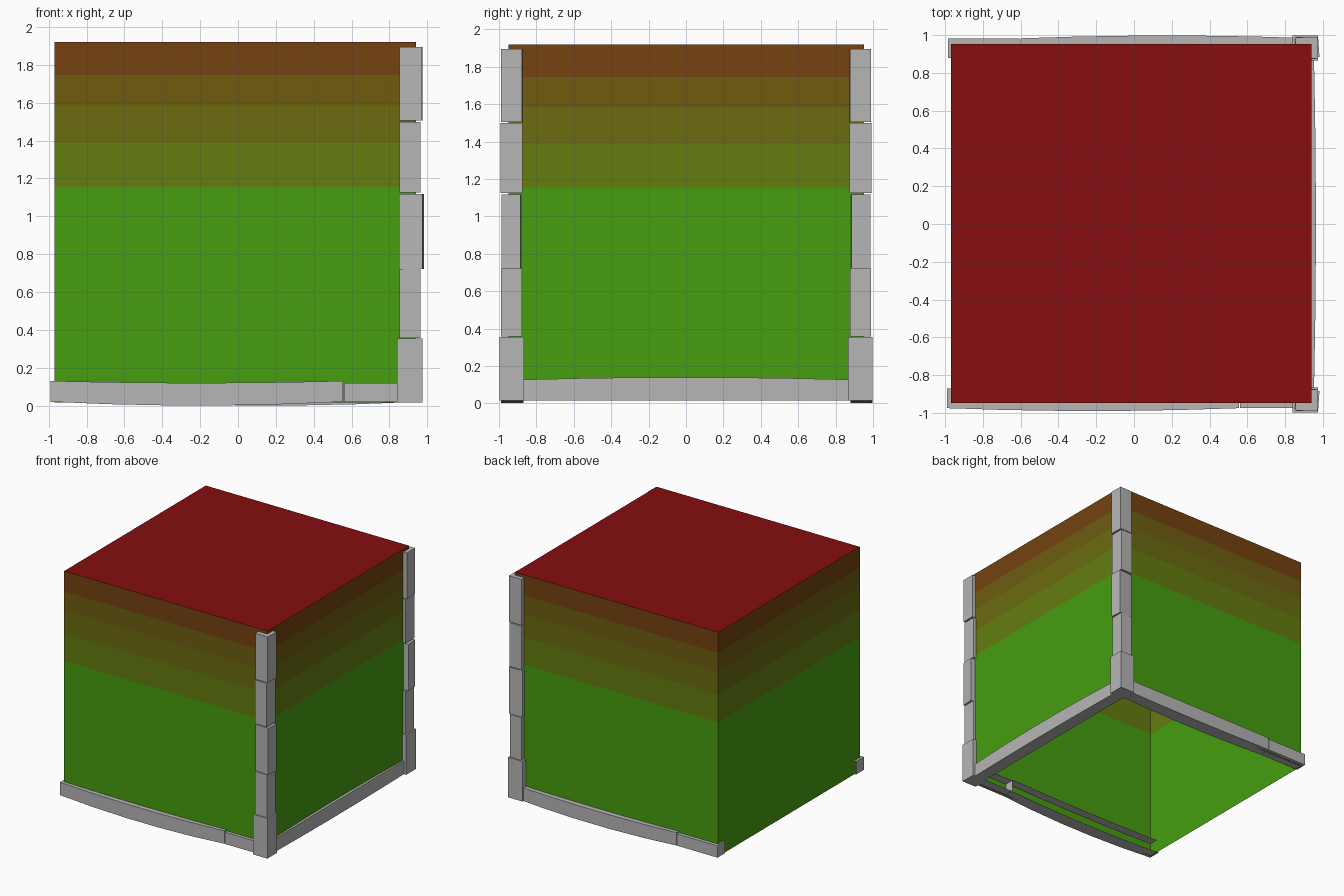
import bpy
import bmesh
from math import radians
from mathutils import Matrix, Vector

cube = bpy.data.objects.get("Cube")
if cube:
    bpy.data.objects.remove(cube, do_unlink=True)


def material(name, rgb):
    m = bpy.data.materials.new(name)
    m.use_nodes = True
    color = (*rgb, 1)
    m.diffuse_color = color
    m.node_tree.nodes["Principled BSDF"].inputs["Base Color"].default_value = color
    return m


stone = material("grey stone", (0.47, 0.47, 0.47))
bands = [
    material("grass green", (0.063, 0.34, 0.005)),
    material("olive green", (0.127, 0.205, 0.005)),
    material("olive", (0.145, 0.145, 0.005)),
    material("olive brown", (0.157, 0.107, 0.005)),
    material("rust brown", (0.176, 0.055, 0.005)),
]
red = material("dark red", (0.24, 0.004, 0.005))


def finish(name, bm, mats):
    bmesh.ops.recalc_face_normals(bm, faces=bm.faces)
    mesh = bpy.data.meshes.new(name)
    bm.to_mesh(mesh)
    bm.free()
    for m in mats:
        mesh.materials.append(m)
    obj = bpy.data.objects.new(name, mesh)
    bpy.context.collection.objects.link(obj)
    return obj


# Banded walls, open underneath, with a flat red roof
LEVELS = [0.015, 1.155, 1.39, 1.585, 1.745, 1.92]
CORNERS = [(-0.97, -0.948), (0.94, -0.948), (0.94, 0.953), (-0.97, 0.953)]
bm = bmesh.new()
rings = [[bm.verts.new((x, y, z)) for x, y in CORNERS] for z in LEVELS]
for band, (low, high) in enumerate(zip(rings, rings[1:])):
    for i in range(4):
        j = (i + 1) % 4
        bm.faces.new((low[i], low[j], high[j], high[i])).material_index = band
bm.faces.new(rings[-1]).material_index = len(bands)
finish("banded_walls", bm, bands + [red])


# Base beams: gently bowed, open on the side hidden inside the walls
def beam(name, start, end, place, depth, height, bow=(0, 0, 0), steps=1):
    bm = bmesh.new()
    sections = []
    for i in range(steps + 1):
        u = 2 * i / steps - 1
        b = 1 - u * u
        t = start + (end - start) * i / steps
        inner, outer = depth[0], depth[1] + bow[0] * b
        low, high = height[0] + bow[1] * b, height[1] + bow[2] * b
        outline = [(inner, low), (outer, low), (outer, high), (inner, high)]
        sections.append([bm.verts.new((*place(t, d), z)) for d, z in outline])
    for a, b in zip(sections, sections[1:]):
        for k in range(3):
            bm.faces.new((a[k], a[k + 1], b[k + 1], b[k]))
    bm.faces.new(sections[0])
    bm.faces.new(sections[-1])
    finish(name, bm, [stone])


def front(t, d):
    return t, -d


def back(t, d):
    return t, d


def side(t, d):
    return d, t


SAG = (0.015, -0.02, -0.01)
beam("front_beam_long", -0.99, 0.555, front, (0.87, 0.975), (0.02, 0.13), SAG, 5)
beam("front_beam_short", 0.56, 0.86, front, (0.87, 0.975), (0.02, 0.12))
beam("back_beam_long", -0.6, 0.95, back, (0.88, 0.983), (0.02, 0.13), SAG, 5)
beam("back_beam_short", -0.985, -0.605, back, (0.88, 0.983), (0.02, 0.12))
beam("side_beam", -0.88, 0.88, side, (0.85, 0.953), (0.015, 0.127),
     (0.01, 0, 0.013), 5)

# Corner posts: stacked blocks (bottom, top, x centre, x size, y size, turn)
BLOCKS = [
    (0.015, 0.355, 0.907, 0.136, 0.132, 0),
    (0.357, 0.72, 0.909, 0.11, 0.113, 0),
    (0.722, 1.118, 0.916, 0.125, 0.103, 4),
    (1.126, 1.498, 0.909, 0.11, 0.118, 0),
    (1.505, 1.895, 0.914, 0.118, 0.114, 1),
]
for label, s in (("front", -1), ("back", 1)):
    for n, (low, high, x, sx, sy, turn) in enumerate(BLOCKS, 1):
        bm = bmesh.new()
        place = (Matrix.Translation(Vector((x, s * 0.932, (low + high) / 2)))
                 @ Matrix.Rotation(radians(s * turn), 4, "Z")
                 @ Matrix.Diagonal((sx, sy, high - low, 1)))
        bmesh.ops.create_cube(bm, size=1, matrix=place)
        finish(f"{label}_post_block_{n}", bm, [stone])
